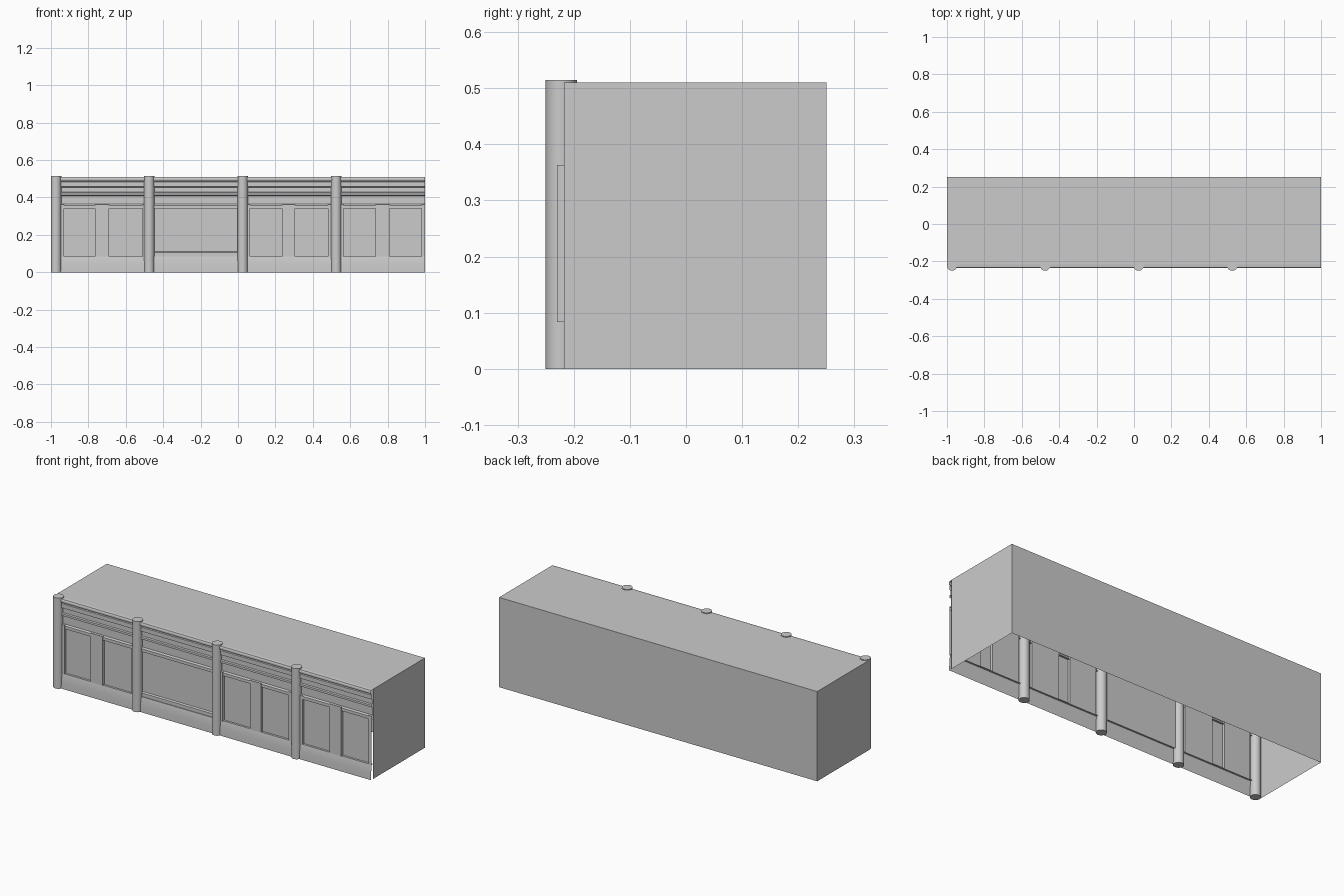
import bpy
import bmesh
from math import radians

if "Cube" in bpy.data.objects:
    bpy.data.objects.remove(bpy.data.objects["Cube"], do_unlink=True)

stone = bpy.data.materials.new("plain_grey")
stone.use_nodes = True
GREY = (0.6, 0.6, 0.6, 1)
stone.diffuse_color = GREY
stone.node_tree.nodes["Principled BSDF"].inputs["Base Color"].default_value = GREY


def finish(name, bm, smooth=False):
    mesh = bpy.data.meshes.new(name)
    bm.to_mesh(mesh)
    bm.free()
    mesh.materials.append(stone)
    obj = bpy.data.objects.new(name, mesh)
    bpy.context.collection.objects.link(obj)
    if smooth:
        bpy.ops.object.select_all(action="DESELECT")
        obj.select_set(True)
        bpy.context.view_layer.objects.active = obj
        bpy.ops.object.shade_smooth_by_angle(angle=radians(35))
    return obj


def sweep(name, start, end, smooth=False):
    """Thin shell between two matching lists of points."""
    bm = bmesh.new()
    a = [bm.verts.new(p) for p in start]
    b = [bm.verts.new(p) for p in end]
    for i in range(len(a) - 1):
        bm.faces.new((a[i], b[i], b[i + 1], a[i + 1]))
    return finish(name, bm, smooth)


def along_x(name, profile, x0, x1, smooth=False):
    return sweep(name, [(x0, y, z) for y, z in profile],
                 [(x1, y, z) for y, z in profile], smooth)


LEFT, RIGHT = -0.97, 1.0
WALL, GLASS = -0.23, -0.215
SILL, HEAD = 0.085, 0.34

# Hollow building shell, open underneath and at the front
bm = bmesh.new()
bmesh.ops.create_cube(bm, size=1)
for v in bm.verts:
    v.co.x *= 2
    v.co.y = 0.25 if v.co.y > 0 else -0.217
    v.co.z = 0.51 if v.co.z > 0 else 0
bm.normal_update()
hidden = [f for f in bm.faces if f.normal.z < -0.5 or f.normal.y < -0.5]
bmesh.ops.delete(bm, geom=hidden, context="FACES")
finish("building_shell", bm)

# Plinth along the bottom of the front
along_x("plinth", [(-0.234, 0), (-0.233, 0.04), (-0.23, 0.07),
                   (-0.227, SILL), (GLASS, SILL)], LEFT, RIGHT, True)

# Window band: recessed panels between upright piers
windows = [(-0.93, -0.765), (-0.69, -0.51), (-0.45, 0), (0.065, 0.235),
           (0.305, 0.48), (0.565, 0.735), (0.81, 0.98)]
plan = [(LEFT, WALL)]
for x0, x1 in windows:
    plan += [(x0, WALL), (x0, GLASS), (x1, GLASS), (x1, WALL)]
plan.append((RIGHT, WALL))
bm = bmesh.new()
low = [bm.verts.new((x, y, 0.083)) for x, y in plan]
high = [bm.verts.new((x, y, 0.363)) for x, y in plan]
for i in range(len(plan) - 1):
    bm.faces.new((low[i], low[i + 1], high[i + 1], high[i]))
finish("window_band", bm)

# Raised sill of the wide window
along_x("wide_window_sill", [(-0.223, SILL), (-0.223, 0.105), (GLASS, 0.11)], -0.45, 0)

# Lintel, frieze and stepped cornice
along_x("lintel_and_cornice", [
    (GLASS, HEAD), (-0.226, HEAD), (-0.226, 0.357), (-0.22, 0.365),
    (-0.22, 0.408), (-0.23, 0.413), (-0.23, 0.425), (-0.222, 0.428),
    (-0.222, 0.453), (-0.231, 0.458), (-0.231, 0.482), (-0.226, 0.486),
    (-0.233, 0.489), (-0.236, 0.494), (-0.236, 0.502), (-0.232, 0.508),
    (-0.217, 0.51)], LEFT, RIGHT, True)

# Round columns dividing the bays
for i, x in enumerate((-0.9725, -0.475, 0.025, 0.525)):
    bm = bmesh.new()
    bmesh.ops.create_cone(bm, cap_ends=True, segments=20, radius1=0.0277,
                          radius2=0.0277, depth=0.515)
    bmesh.ops.translate(bm, verts=bm.verts, vec=(x, -0.2223, 0.2575))
    finish(f"column_{i + 1}", bm, True)
